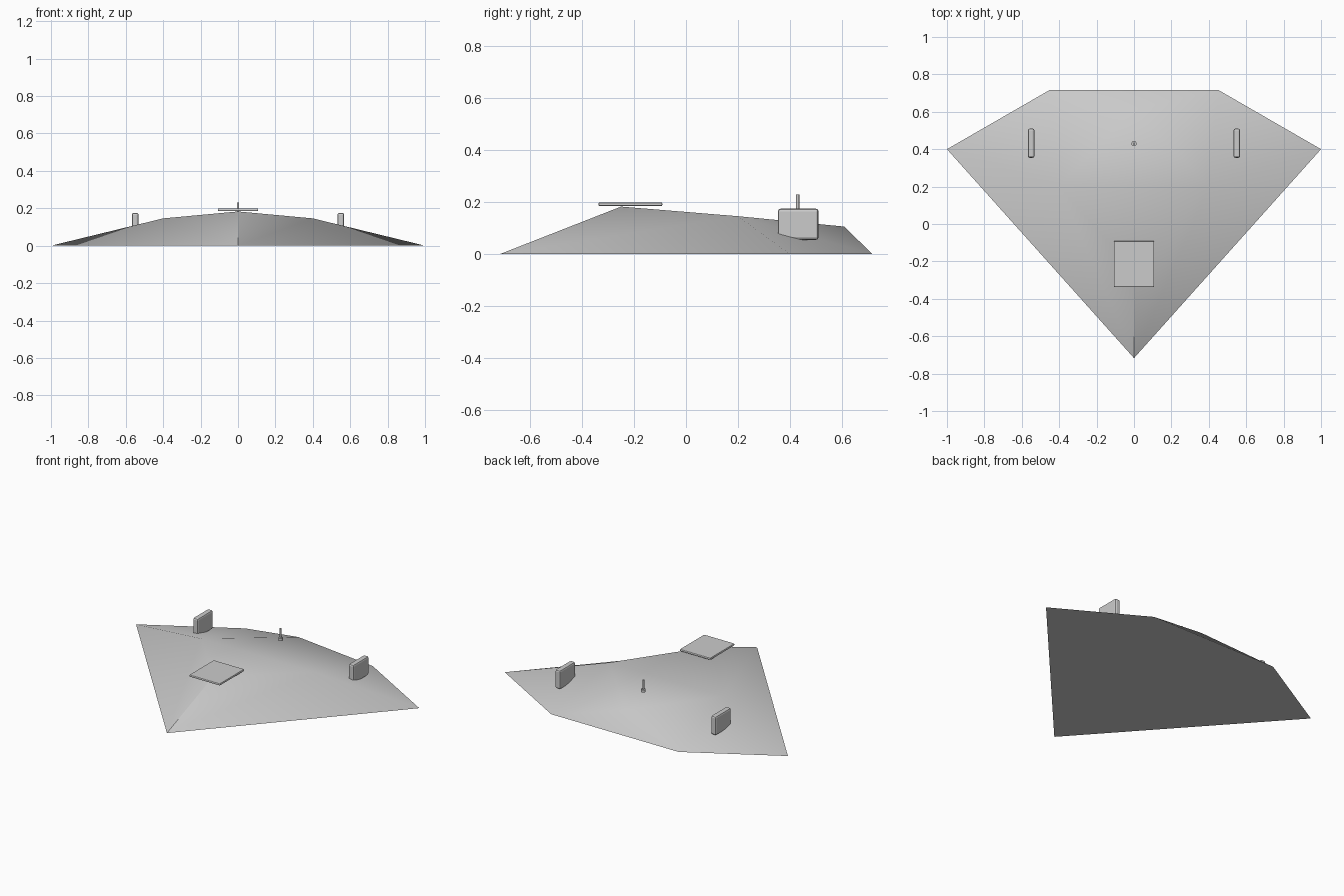
import bpy, bmesh, math
from mathutils import Vector

if "Cube" in bpy.data.objects:
    bpy.data.objects.remove(bpy.data.objects["Cube"])


def bevel(obj, width, segments=2):
    m = obj.modifiers.new("bevel", "BEVEL")
    m.width, m.segments = width, segments


def box(name, loc, size, width):
    bpy.ops.mesh.primitive_cube_add(size=1, location=loc)
    o = bpy.context.object
    o.name = name
    o.scale = size
    bpy.ops.object.transform_apply(location=False, rotation=False, scale=True)
    bevel(o, width)
    return o


def rod(name, y, z0, z1, r, sides=16):
    bpy.ops.mesh.primitive_cylinder_add(vertices=sides, radius=r, depth=z1 - z0,
                                        location=(0, y, (z0 + z1) / 2))
    o = bpy.context.object
    o.name = name
    bpy.ops.object.shade_smooth_by_angle(angle=math.radians(40))


# Wedge hull: flat five-sided base with a faceted, smooth-shaded crown
points = {"nose": (0, -0.717, 0), "apex": (0, -0.25, 0.183), "rear": (0, 0.61, 0.106),
          "tip": (1, 0.4, 0), "tail": (0.45, 0.717, 0), "shoulder": (0.4, 0.2, 0.146)}
faces = ["nose tip apex_shoulder"]
bm = bmesh.new()
v = {}
for name, (x, y, z) in points.items():
    v[name + "R"] = bm.verts.new((x, y, z))
    v[name + "L"] = bm.verts.new((-x, y, z)) if x else v[name + "R"]
for s in "RL":
    for tri in (("nose", "shoulder", "apex"), ("nose", "tip", "shoulder"),
                ("tip", "tail", "shoulder"), ("tail", "rear", "shoulder")):
        bm.faces.new([v[t + s] for t in tri])
bm.faces.new([v["apexR"], v["shoulderR"], v["shoulderL"]])
bm.faces.new([v["shoulderR"], v["rearR"], v["shoulderL"]])
bm.faces.new([v["tailR"], v["tailL"], v["rearR"]])
bm.faces.new([v[k] for k in ("noseR", "tipL", "tailL", "tailR", "tipR")])
bmesh.ops.recalc_face_normals(bm, faces=bm.faces)
mesh = bpy.data.meshes.new("hull")
bm.to_mesh(mesh)
bm.free()
hull = bpy.data.objects.new("hull", mesh)
bpy.context.collection.objects.link(hull)
bpy.context.view_layer.objects.active = hull
hull.select_set(True)
bpy.ops.object.shade_smooth_by_angle(angle=math.radians(40))

# Flat hatch plate over the apex
box("hatch_plate", (0, -0.214, 0.192), (0.216, 0.246, 0.014), 0.005)

# Upright fins on both sides
for side, name in ((1, "right_fin"), (-1, "left_fin")):
    box(name, (side * 0.55, 0.432, 0.115), (0.036, 0.156, 0.12), 0.01)

# Antenna with its small foot
rod("antenna_foot", 0.43, 0.155, 0.172, 0.014)
rod("antenna_mast", 0.43, 0.16, 0.23, 0.006)
